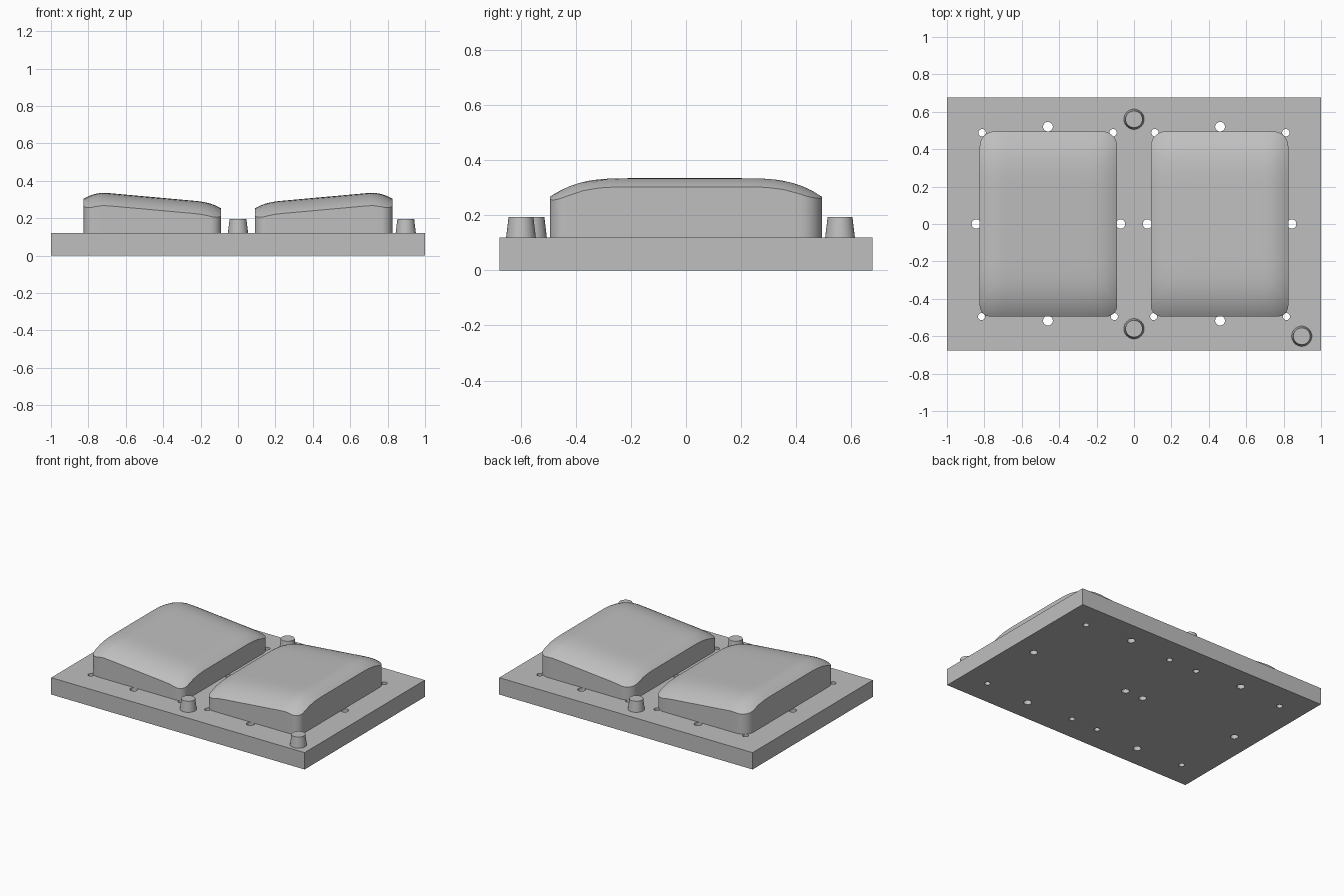
import bpy, bmesh, math
from mathutils import Matrix, Vector

if "Cube" in bpy.data.objects:
    bpy.data.objects.remove(bpy.data.objects["Cube"])

grey = bpy.data.materials.new("light grey")
grey.diffuse_color = (0.52, 0.52, 0.52, 1)
grey.use_nodes = True
grey.node_tree.nodes["Principled BSDF"].inputs["Base Color"].default_value = grey.diffuse_color

PLATE_TOP = 0.12


def finish(bm, name, smooth=True):
    bmesh.ops.recalc_face_normals(bm, faces=bm.faces)
    mesh = bpy.data.meshes.new(name)
    bm.to_mesh(mesh)
    bm.free()
    mesh.materials.append(grey)
    obj = bpy.data.objects.new(name, mesh)
    bpy.context.collection.objects.link(obj)
    if smooth:
        bpy.ops.object.select_all(action='DESELECT')
        bpy.context.view_layer.objects.active = obj
        obj.select_set(True)
        bpy.ops.object.shade_smooth_by_angle(angle=math.radians(35))
    return obj


def add_cone(bm, x, y, z0, z1, r0, r1, segments):
    bmesh.ops.create_cone(bm, cap_ends=True, segments=segments, radius1=r0, radius2=r1,
                          depth=z1 - z0, matrix=Matrix.Translation((x, y, (z0 + z1) / 2)))


# Base plate
bm = bmesh.new()
bmesh.ops.create_cube(bm, size=1, matrix=Matrix.Translation((0, 0, PLATE_TOP / 2))
                      @ Matrix.Diagonal((2, 1.355, PLATE_TOP, 1)))
plate = finish(bm, "base_plate", smooth=False)

# Vent holes drilled through the plate around each pad
holes = [(0.812, 0.488, 0.02), (0.46, 0.52, 0.026), (0.112, 0.488, 0.02),
         (0.072, 0, 0.025), (0.843, 0, 0.025),
         (0.815, -0.495, 0.019), (0.46, -0.517, 0.026), (0.105, -0.495, 0.019)]
bm = bmesh.new()
for side in (-1, 1):
    for x, y, r in holes:
        add_cone(bm, side * x, y, -0.1, 0.22, r, r, 24)
cutter = finish(bm, "hole_cutter", smooth=False)
cutter.hide_render = True
cutter.hide_viewport = True
drill = plate.modifiers.new("holes", 'BOOLEAN')
drill.operation = 'DIFFERENCE'
drill.solver = 'EXACT'
drill.object = cutter

# Pads: rounded outline, tilted crowned top
X0, X1, Y0, Y1 = 0.09, 0.825, -0.495, 0.495
CENTRE = Vector((0.46, 0))


def crown(x, y):
    z = 0.272 + 0.09 * x
    z -= 0.042 * (max(0, x - 0.70) / 0.125) ** 2
    z -= 0.028 * (max(0, 0.25 - x) / 0.16) ** 3
    z -= 0.068 * (max(0, abs(y) - 0.2) / 0.295) ** 3
    return z


def outline():
    corners = [(X1, Y1, 0.08, 0), (X0, Y1, 0.08, 90), (X0, Y0, 0.06, 180), (X1, Y0, 0.06, 270)]
    arcs = []
    for x, y, r, start in corners:
        cx = x - r if x == X1 else x + r
        cy = y - r if y == Y1 else y + r
        arcs.append([Vector((cx + r * math.cos(a), cy + r * math.sin(a)))
                     for a in (math.radians(start + 90 * i / 8) for i in range(9))])
    points = []
    for i, arc in enumerate(arcs):
        points += arc
        nxt = arcs[(i + 1) % 4][0]
        points += [arc[-1].lerp(nxt, k / 14) for k in range(1, 14)]
    return points


def make_pad(name, side):
    bm = bmesh.new()
    edge = outline()
    rings = [[bm.verts.new((side * p.x, p.y, PLATE_TOP)) for p in edge]]
    for t in (1, 0.98, 0.955, 0.925, 0.89, 0.85, 0.8, 0.74, 0.67, 0.59, 0.5, 0.35, 0.18):
        ring = []
        for p in edge:
            q = CENTRE.lerp(p, t)
            ring.append(bm.verts.new((side * q.x, q.y, crown(q.x, q.y))))
        rings.append(ring)
    n = len(edge)
    for a, b in zip(rings, rings[1:]):
        for i in range(n):
            j = (i + 1) % n
            bm.faces.new((a[i], a[j], b[j], b[i]))
    top = bm.verts.new((side * CENTRE.x, 0, crown(CENTRE.x, 0)))
    for i in range(n):
        bm.faces.new((rings[-1][i], rings[-1][(i + 1) % n], top))
    bm.faces.new(rings[0][::-1])
    finish(bm, name)


make_pad("left_pad", -1)
make_pad("right_pad", 1)

# Tapered locating pegs
for name, x, y in (("back_peg", 0, 0.56), ("front_peg", 0, -0.56), ("corner_peg", 0.897, -0.6)):
    bm = bmesh.new()
    add_cone(bm, x, y, PLATE_TOP, 0.195, 0.054, 0.045, 48)
    finish(bm, name)
